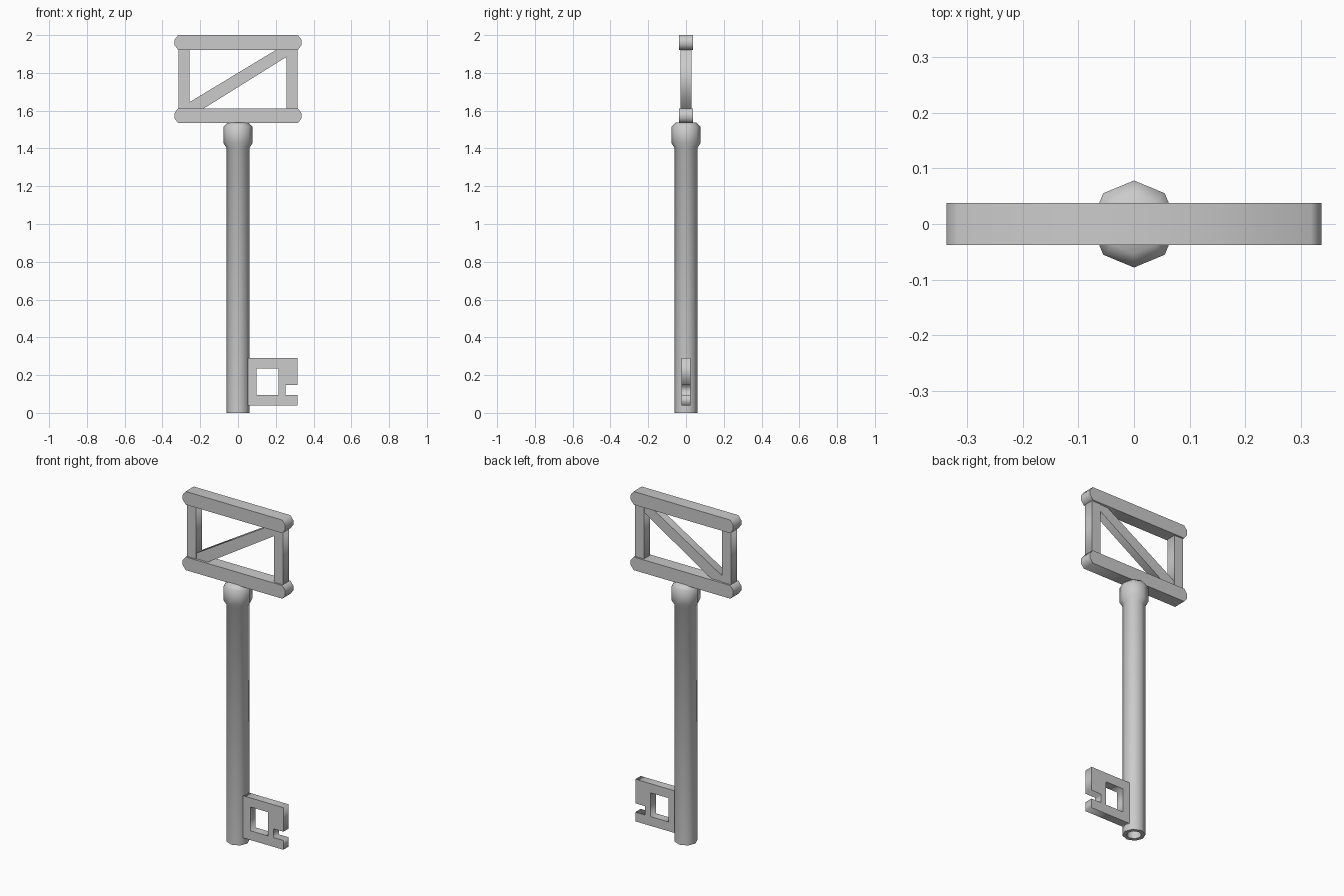
import bpy, bmesh, math

if "Cube" in bpy.data.objects:
    bpy.data.objects.remove(bpy.data.objects["Cube"])


def plate(name, outlines, half_depth):
    """Flat part: x-z outlines (inner ones become holes) thickened along y."""
    curve = bpy.data.curves.new(name, 'CURVE')
    curve.dimensions = '2D'
    curve.fill_mode = 'BOTH'
    curve.extrude = half_depth
    for pts in outlines:
        spline = curve.splines.new('POLY')
        spline.points.add(len(pts) - 1)
        for p, (x, z) in zip(spline.points, pts):
            p.co = (x, z, 0, 1)
        spline.use_cyclic_u = True
    ob = bpy.data.objects.new(name, curve)
    bpy.context.collection.objects.link(ob)
    ob.rotation_euler.x = math.pi / 2
    bpy.ops.object.select_all(action='DESELECT')
    ob.select_set(True)
    bpy.context.view_layer.objects.active = ob
    bpy.ops.object.convert(target='MESH')
    return bpy.context.object


def rect(x0, x1, z0, z1):
    return [(x0, z0), (x1, z0), (x1, z1), (x0, z1)]


def lathe(name, profile, sides=8):
    """Revolved (radius, z) profile, capped at both ends."""
    bm = bmesh.new()
    rings = [[bm.verts.new((r * math.cos(math.tau * i / sides),
                            r * math.sin(math.tau * i / sides), z))
              for i in range(sides)] for r, z in profile]
    for a, b in zip(rings, rings[1:]):
        for i in range(sides):
            j = (i + 1) % sides
            bm.faces.new((a[i], a[j], b[j], b[i]))
    bm.faces.new(rings[0][::-1])
    bm.faces.new(rings[-1])
    bmesh.ops.recalc_face_normals(bm, faces=bm.faces)
    me = bpy.data.meshes.new(name)
    bm.to_mesh(me)
    bm.free()
    ob = bpy.data.objects.new(name, me)
    bpy.context.collection.objects.link(ob)
    bpy.ops.object.select_all(action='DESELECT')
    ob.select_set(True)
    bpy.context.view_layer.objects.active = ob
    bpy.ops.object.shade_smooth_by_angle(angle=math.radians(50))
    return ob


# Shaft with hollow tip, flaring into the collar
lathe("shaft_and_collar", [(0.04, 0.08), (0.04, 0), (0.062, 0), (0.062, 1.405),
                           (0.078, 1.43), (0.078, 1.515), (0.053, 1.538)])

# Handle rails with bevelled ends
for name, z in (("lower_rail", 1.573), ("upper_rail", 1.961)):
    right = [(0.317, -0.039), (0.336, -0.014), (0.336, 0.014), (0.317, 0.039)]
    outline = right + [(-x, dz) for x, dz in right[::-1]]
    plate(name, [[(x, z + dz) for x, dz in outline]], 0.038)

# Handle posts
for name, x in (("left_post", -0.286), ("right_post", 0.286)):
    plate(name, [rect(x - 0.029, x + 0.029, 1.60, 1.93)], 0.028)

# Diagonal brace
plate("diagonal_brace", [[(-0.27, 1.637), (-0.27, 1.60), (-0.20, 1.60),
                          (0.27, 1.893), (0.27, 1.93), (0.215, 1.93)]], 0.024)

# Key bit with square window and edge notch
plate("key_bit", [[(0.047, 0.04), (0.315, 0.04), (0.315, 0.095), (0.251, 0.095),
                   (0.251, 0.147), (0.315, 0.147), (0.315, 0.29), (0.047, 0.29)],
                  rect(0.098, 0.214, 0.095, 0.236)], 0.025)
